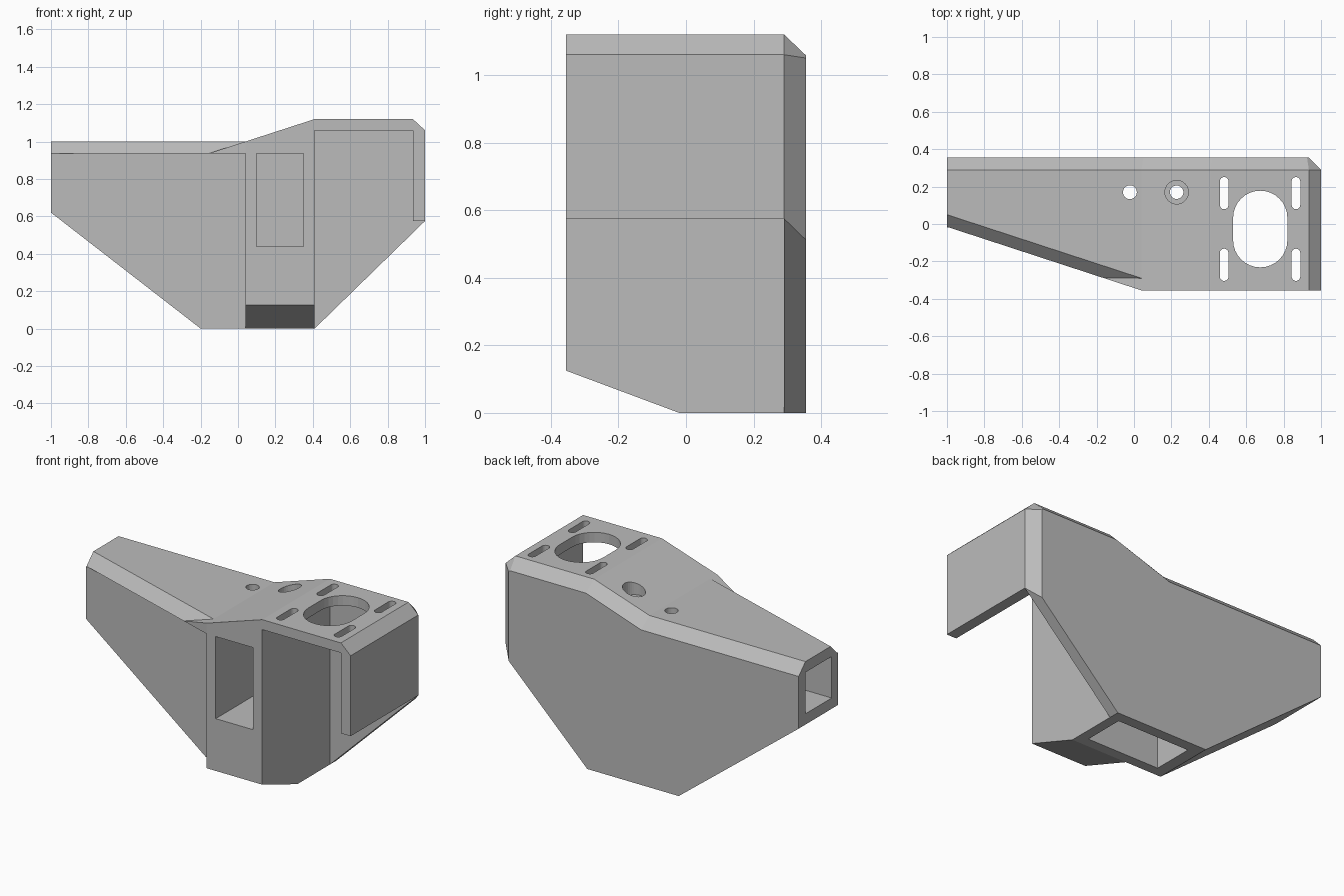
import bpy, bmesh, math

cube = bpy.data.objects.get("Cube")
if cube:
    bpy.data.objects.remove(cube, do_unlink=True)

grey = bpy.data.materials.new("plain_grey")
grey.use_nodes = True
grey.diffuse_color = (0.5, 0.5, 0.5, 1)
grey.node_tree.nodes["Principled BSDF"].inputs["Base Color"].default_value = (0.5, 0.5, 0.5, 1)


def finish(name, bm):
    bmesh.ops.recalc_face_normals(bm, faces=bm.faces)
    mesh = bpy.data.meshes.new(name)
    bm.to_mesh(mesh)
    bm.free()
    mesh.materials.append(grey)
    ob = bpy.data.objects.new(name, mesh)
    bpy.context.scene.collection.objects.link(ob)
    return ob


def loft(name, rings):
    """Skin a list of equal-length point rings and cap both ends."""
    bm = bmesh.new()
    vs = [[bm.verts.new(p) for p in ring] for ring in rings]
    n = len(rings[0])
    for a, b in zip(vs, vs[1:]):
        for i in range(n):
            j = (i + 1) % n
            bm.faces.new((a[i], a[j], b[j], b[i]))
    bm.faces.new(vs[0])
    bm.faces.new(vs[-1])
    return finish(name, bm)


def box(name, x0, x1, y0, y1, z0, z1):
    foot = [(x0, y0), (x1, y0), (x1, y1), (x0, y1)]
    return loft(name, [[(x, y, z) for x, y in foot] for z in (z0, z1)])


def slot(name, cx, cy, r, half, z0, z1, steps=16):
    """Upright cutter with a stadium outline; half = 0 gives a round hole."""
    foot = []
    for side in (1, -1):
        for i in range(steps + 1):
            if half == 0 and i == steps:
                continue
            a = math.pi * i / steps
            foot.append((cx + side * r * math.cos(a), cy + side * (half + r * math.sin(a))))
    return loft(name, [[(x, y, z) for x, y in foot] for z in (z0, z1)])


# Body: side profile with its top and right rear edges chamfered
outer = [(-1, 1), (0.04, 1), (0.41, 1.12), (0.935, 1.12), (1, 1.06),
         (1, 0.575), (0.41, 0), (-0.2, 0), (-1, 0.62)]
rear = [(-1, 0.935), (0.05, 0.935), (0.42, 1.058), (0.925, 1.058), (0.935, 1.05),
        (0.935, 0.512), (0.41, 0), (-0.2, 0), (-1, 0.62)]
body = loft("bracket_body", [[(x, y, z) for x, z in ring] for y, ring in
                             ((-0.355, outer), (0.29, outer), (0.355, rear))])

# Cutters
cutters = [
    box("side_bay", 0.41, 0.935, -1, 0.29, -0.1, 1.06),
    box("under_side_wall", 0.9, 1.1, -1, 0.29, -0.1, 0.575),
    box("arm_front", -1.1, 0.04, -1, -0.02, -0.1, 1.2),
    box("arm_lip_seat", -1.1, 0.04, -1, 0.06, 0.935, 1.2),
    loft("front_underside", [[(x, -0.02, 0), (x, -0.69, 0.25), (x, -0.69, -0.1), (x, -0.02, -0.1)]
                             for x in (-1.1, 1.1)]),
    box("arm_channel", -1.1, 0, 0.04, 0.29, 0.685, 0.935),
    box("bottom_shaft", -0.13, 0.35, 0.04, 0.29, -0.1, 0.935),
    box("front_window", 0.1, 0.35, -1, 0.2, 0.44, 0.935),
    slot("small_hole", -0.022, 0.17, 0.037, 0, 0.9, 1.3),
    slot("screw_hole", 0.228, 0.17, 0.036, 0, 0.9, 1.3),
    slot("screw_recess", 0.228, 0.17, 0.063, 0, 1.0, 1.3),
    slot("large_opening", 0.675, -0.027, 0.145, 0.06, 1.0, 1.3),
]
for x in (0.482, 0.866):
    for y in (0.165, -0.218):
        cutters.append(slot("mount_slot", x, y, 0.023, 0.063, 1.0, 1.3))

for cutter in cutters:
    mod = body.modifiers.new(cutter.name, "BOOLEAN")
    mod.operation = "DIFFERENCE"
    mod.solver = "EXACT"
    mod.object = cutter
    cutter.hide_render = True
bpy.context.view_layer.update()
cut = bpy.data.meshes.new_from_object(body.evaluated_get(bpy.context.evaluated_depsgraph_get()))
body.modifiers.clear()
body.data = cut
cut.materials.clear()
cut.materials.append(grey)
for cutter in cutters:
    bpy.data.objects.remove(cutter, do_unlink=True)


# Overhanging arm lip with a chamfered slanted edge
def lip(x):
    return -0.015 - 0.327 * (x + 1)


loft("arm_top_lip", [[(x, lip(x), 0.935), (x, lip(x) + 0.065, 1), (x, 0.06, 1), (x, 0.06, 0.935)]
                     for x in (-1, 0.04)])

# Ramp running forward of the lip into the front box
loft("lip_ramp", [[(-0.16, y0, 0.935), (0.04, y1, 0.935), (0.04, y1, 1)]
                  for y0, y1 in ((lip(-0.16), lip(0.04)), (-0.02, -0.02))])
